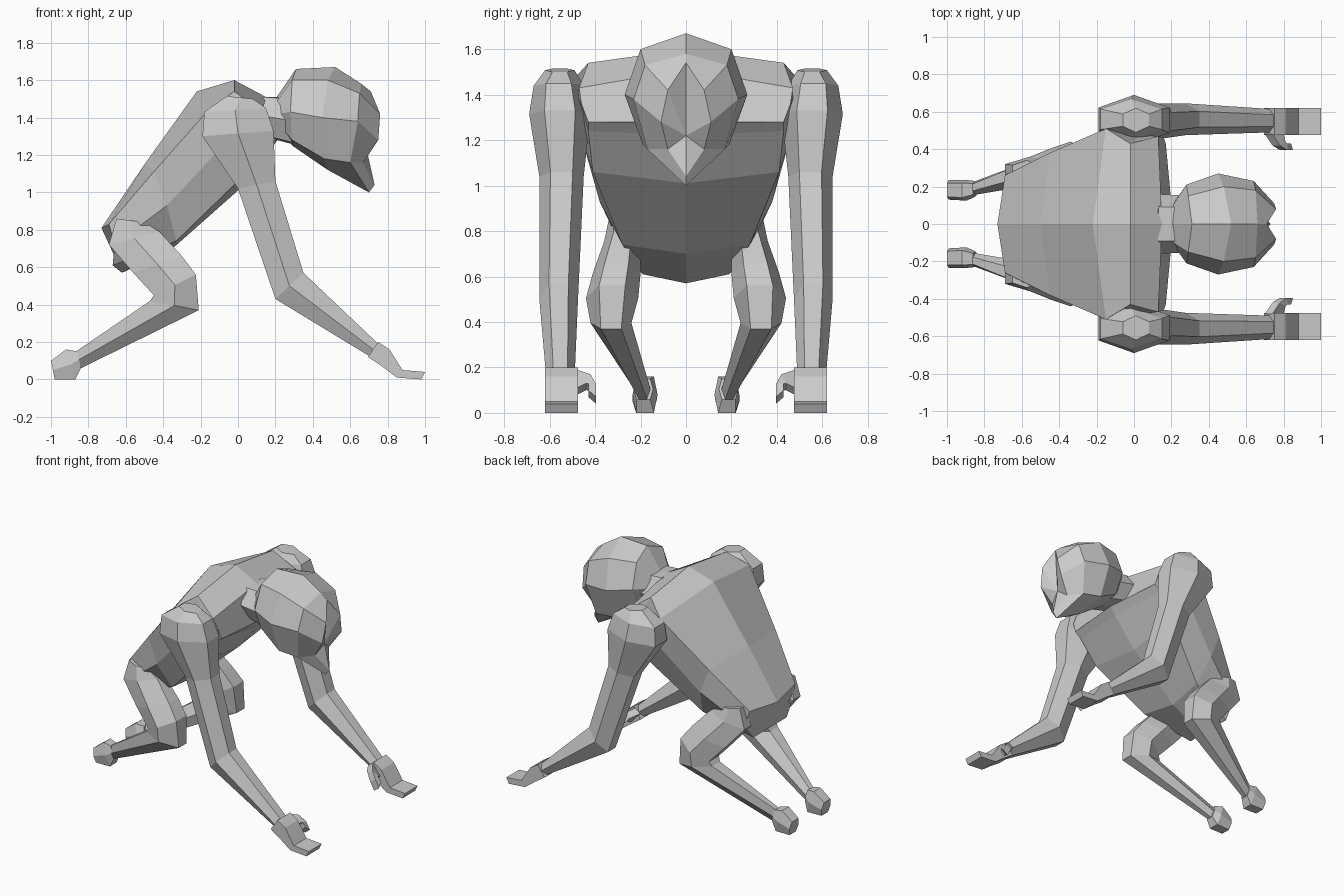
import bpy, bmesh


def loft(name, rings, tip=None):
    """Skin a list of equal-length point rings; close the last with a fan if tip is given."""
    bm = bmesh.new()
    vs = [[bm.verts.new(p) for p in r] for r in rings]
    n = len(vs[0])
    for a, b in zip(vs, vs[1:]):
        for i in range(n):
            j = (i + 1) % n
            bm.faces.new((a[i], a[j], b[j], b[i]))
    bm.faces.new(vs[0])
    if tip:
        t = bm.verts.new(tip)
        for i in range(n):
            bm.faces.new((vs[-1][i], vs[-1][(i + 1) % n], t))
    else:
        bm.faces.new(vs[-1])
    bmesh.ops.recalc_face_normals(bm, faces=bm.faces)
    me = bpy.data.meshes.new(name)
    bm.to_mesh(me)
    bm.free()
    ob = bpy.data.objects.new(name, me)
    bpy.context.collection.objects.link(ob)
    return ob


def full(half):
    """Half ring (centre to centre) to a full symmetric ring."""
    return half + [(x, -y, z) for x, y, z in half[-2:0:-1]]


def limb_ring(front, back, y0, y1, s, k=0.5):
    """Six-sided limb section spanning front/back points and y range."""
    c, h = (y0 + y1) / 2, (y1 - y0) / 2
    mid = ((front[0] + back[0]) / 2, (front[1] + back[1]) / 2)
    pts = [(front, -k), (front, k), (mid, 1), (back, k), (back, -k), (mid, -1)]
    return [(p[0], s * (c + h * t), p[1]) for p, t in pts]


# Torso: pelvis, waist, ribs, shoulders, chest front
loft("torso", [full(r) for r in (
    [(-.73, 0, .81), (-.69, .26, .83), (-.66, .28, .72), (-.67, .19, .61), (-.62, 0, .57)],
    [(-.50, 0, 1.15), (-.45, .38, 1.11), (-.38, .38, .93), (-.33, .28, .74), (-.35, 0, .70)],
    [(-.22, 0, 1.54), (-.15, .51, 1.45), (-.08, .47, 1.25), (0, .41, 1.06), (0, 0, 1.01)],
    [(-.02, 0, 1.60), (-.02, .43, 1.54), (.05, .48, 1.40), (.12, .43, 1.24), (.17, 0, 1.22)],
    [(.15, 0, 1.51), (.13, .47, 1.43), (.16, .46, 1.36), (.17, .43, 1.28), (.21, 0, 1.28)],
)])

# Neck
loft("neck", [full(r) for r in (
    [(.12, 0, 1.51), (.13, .09, 1.51), (.13, .16, 1.41), (.16, .1, 1.3), (.17, 0, 1.29)],
    [(.28, 0, 1.51), (.28, .09, 1.50), (.30, .15, 1.38), (.32, .1, 1.26), (.32, 0, 1.25)],
)])

# Head: skull back to brow and sunken face
loft("head", [full(r) for r in (
    [(.20, 0, 1.50), (.21, .10, 1.49), (.21, .11, 1.42), (.22, .09, 1.36), (.22, 0, 1.35)],
    [(.31, 0, 1.66), (.29, .15, 1.60), (.28, .21, 1.43), (.29, .15, 1.28), (.29, 0, 1.25)],
    [(.52, 0, 1.67), (.48, .20, 1.60), (.45, .27, 1.40), (.46, .19, 1.18), (.48, 0, 1.12)],
    [(.66, 0, 1.58), (.65, .18, 1.53), (.64, .23, 1.38), (.60, .17, 1.16), (.70, 0, 1.00)],
    [(.71, 0, 1.54), (.76, .08, 1.42), (.75, .11, 1.28), (.67, .08, 1.16), (.73, 0, 1.04)],
)], tip=(.69, 0, 1.22))

ARM = [((.08, 1.50), (-.06, 1.515), .49, .62),
       ((.15, 1.45), (-.18, 1.43), .45, .67),
       ((.19, 1.33), (-.19, 1.30), .42, .69),
       ((.20, 1.06), (0, 1.02), .45, .645),
       ((.35, .57), (.20, .43), .475, .645),
       ((.75, .19), (.71, .12), .49, .615)]
LEG = [((-.50, .84), (-.65, .86), .24, .34),
       ((-.42, .79), (-.69, .72), .20, .36),
       ((-.30, .66), (-.56, .57), .20, .41),
       ((-.225, .56), (-.45, .45), .21, .44),
       ((-.21, .37), (-.47, .42), .24, .42),
       ((-.84, .06), (-.88, .14), .155, .225)]
FOOT = [((-.84, .06), (-.86, .15), .145, .23),
        ((-.87, 0), (-.92, .16), .125, .235),
        ((-.98, 0), (-1.0, .10), .13, .235)]
HAND = [((.75, .20), (.695, .12)), ((.81, .16), (.77, .07)),
        ((.88, .05), (.85, .01)), ((1.0, .04), (.98, 0))]
# Thumb: quad sections (x, y, z of outer corner, then inner corner)
THUMB = [((.72, .48, .19), (.80, .48, .08)), ((.76, .42, .17), (.81, .44, .10)),
         ((.80, .395, .125), (.82, .43, .10)), ((.83, .395, .07), (.84, .43, .07))]

for side, s in (("left", 1), ("right", -1)):
    loft(side + "_arm", [limb_ring(*r, s) for r in ARM])
    loft(side + "_leg", [limb_ring(*r, s) for r in LEG])
    loft(side + "_foot", [limb_ring(*r, s, .7) for r in FOOT])
    # Flat palm and fingers
    loft(side + "_hand", [[(a[0], s * .475, a[1]), (a[0], s * .62, a[1]),
                           (b[0], s * .62, b[1]), (b[0], s * .475, b[1])] for a, b in HAND])
    loft(side + "_thumb", [[(a[0] - .02, s * a[1], a[2] - .03), (a[0] + .02, s * a[1], a[2]),
                            (b[0], s * b[1], b[2] + .03), (b[0] - .03, s * b[1], b[2])]
                           for a, b in THUMB])
